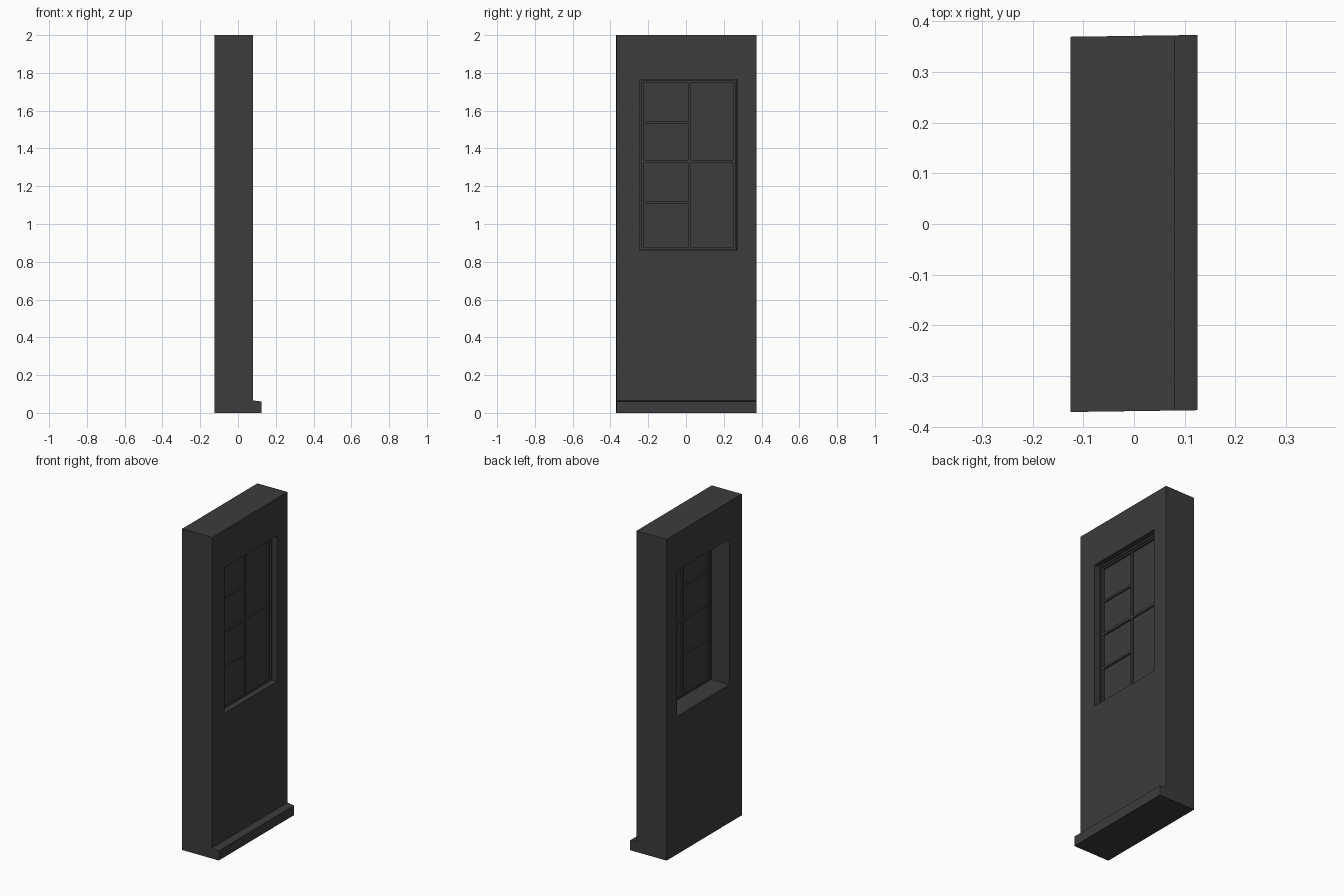
import bpy, bmesh

if "Cube" in bpy.data.objects:
    bpy.data.objects.remove(bpy.data.objects["Cube"])

SKEW = 0.014  # the part leans very slightly in plan

mat = bpy.data.materials.new("dark_grey")
mat.diffuse_color = (0.045, 0.045, 0.045, 1)
mat.use_nodes = True
mat.node_tree.nodes["Principled BSDF"].inputs["Base Color"].default_value = mat.diffuse_color


def finish(bm, name):
    for v in bm.verts:
        v.co.y += SKEW * v.co.x
    bmesh.ops.recalc_face_normals(bm, faces=bm.faces)
    me = bpy.data.meshes.new(name)
    bm.to_mesh(me)
    bm.free()
    ob = bpy.data.objects.new(name, me)
    bpy.context.collection.objects.link(ob)
    me.materials.append(mat)
    return ob


def prism(name, profile, y0, y1):
    """Extrude an x-z profile along y."""
    bm = bmesh.new()
    face = bm.faces.new([bm.verts.new((x, y0, z)) for x, z in profile])
    ext = bmesh.ops.extrude_face_region(bm, geom=[face])["geom"]
    moved = [g for g in ext if isinstance(g, bmesh.types.BMVert)]
    bmesh.ops.translate(bm, verts=moved, vec=(0, y1 - y0, 0))
    return finish(bm, name)


def box(name, x0, x1, y0, y1, z0, z1):
    return prism(name, [(x0, z0), (x1, z0), (x1, z1), (x0, z1)], y0, y1)


def ring(name, x0, x1, outer, inner):
    """Rectangular frame between two (y0, y1, z0, z1) rectangles."""
    bm = bmesh.new()
    loops = []
    for x, r in ((x0, outer), (x1, outer), (x1, inner), (x0, inner)):
        a, b, c, d = r
        loops.append([bm.verts.new((x, y, z)) for y, z in ((a, c), (b, c), (b, d), (a, d))])
    for i in range(4):
        p, q = loops[i], loops[(i + 1) % 4]
        for j in range(4):
            k = (j + 1) % 4
            bm.faces.new((p[j], p[k], q[k], q[j]))
    return finish(bm, name)


# Wall slab with projecting plinth
wall = prism("wall", [(-0.125, 0), (0.125, 0), (0.125, 0.06), (0.08, 0.066),
                      (0.08, 2), (-0.125, 2)], -0.369, 0.371)

# Window opening
opening = (-0.247, 0.268, 0.86, 1.766)
cutter = box("opening_cutter", -0.3, 0.3, *opening)
cutter.hide_render = True
mod = wall.modifiers.new("opening", 'BOOLEAN')
mod.operation = 'DIFFERENCE'
mod.solver = 'EXACT'
mod.object = cutter
bpy.context.view_layer.objects.active = wall
bpy.ops.object.modifier_apply(modifier=mod.name)
bpy.data.objects.remove(cutter)

# Stepped frame and sash
step = (-0.236, 0.259, 0.868, 1.756)
light = (-0.226, 0.249, 0.876, 1.746)
ring("window_frame", -0.002, 0.045, opening, step)
ring("window_sash", 0.004, 0.037, step, light)

# Glass
box("glass", 0.015, 0.025, *light)

# Glazing bars: one upright, one full rail, two short bars on the left
X0, X1 = 0.006, 0.035
box("upright_bar", X0, X1, 0.013, 0.026, light[2], light[3])
for i, (z0, z1) in enumerate(((1.105, 1.118), (1.322, 1.338), (1.532, 1.545))):
    box(f"left_bar_{i + 1}", X0, X1, light[0], 0.013, z0, z1)
box("right_bar", X0, X1, 0.026, light[1], 1.322, 1.338)
